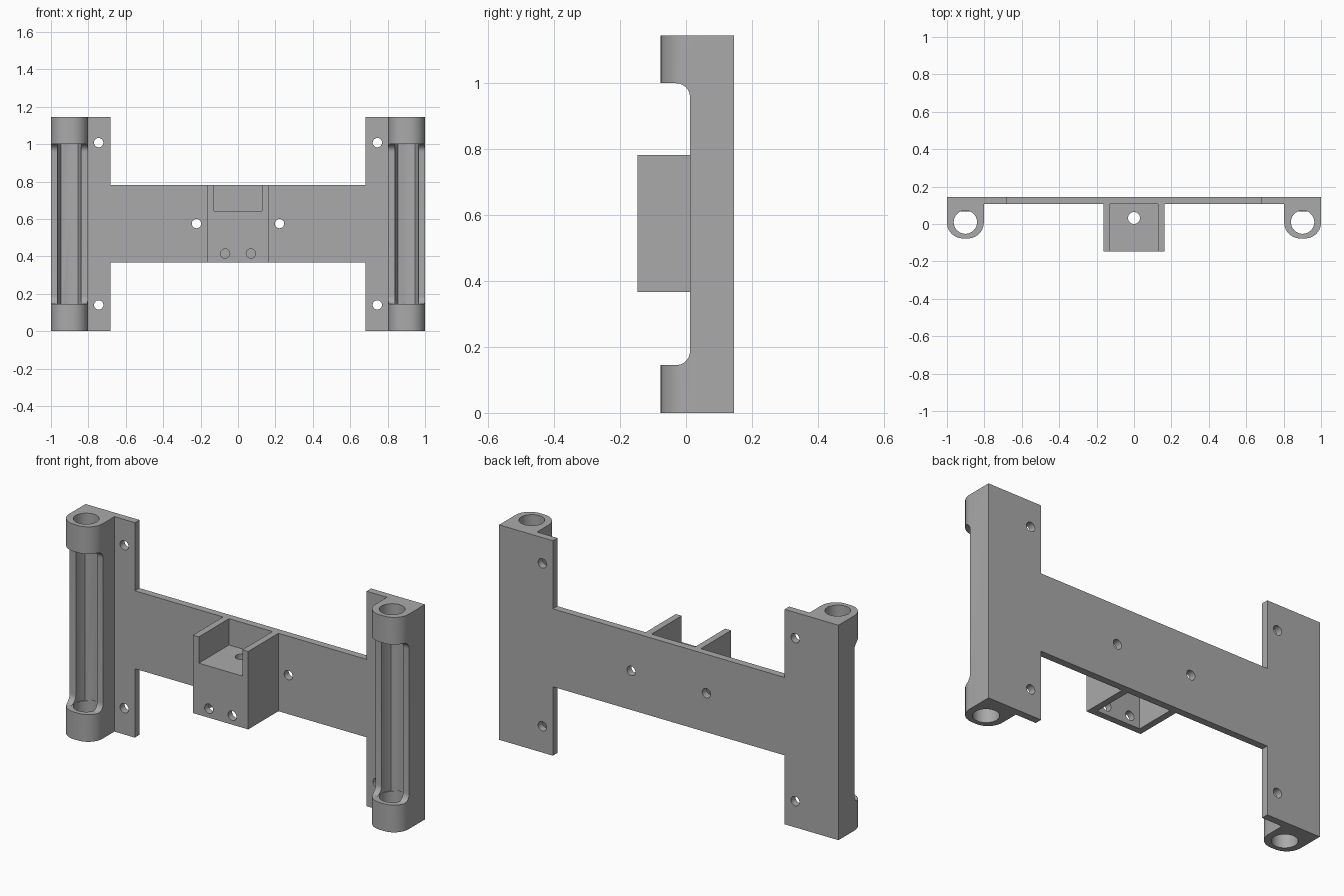
import bpy, bmesh
from math import sin, cos, pi, radians
from mathutils import Vector

cube = bpy.data.objects.get("Cube")
if cube:
    bpy.data.objects.remove(cube, do_unlink=True)

GREY = (0.4, 0.4, 0.4, 1)
grey = bpy.data.materials.new("plain grey")
grey.use_nodes = True
grey.diffuse_color = GREY
grey.node_tree.nodes["Principled BSDF"].inputs["Base Color"].default_value = GREY


def prism(name, outline, axis, low, high):
    """Extrude a 2D outline along an axis; the outline uses the other two axes in order."""
    def place(point, w):
        co = list(point)
        co.insert("xyz".index(axis), w)
        return Vector(co)
    bm = bmesh.new()
    face = bm.faces.new([bm.verts.new(place(p, low)) for p in outline])
    new = bmesh.ops.extrude_face_region(bm, geom=[face])["geom"]
    shift = place((0, 0), high - low)
    bmesh.ops.translate(bm, vec=shift, verts=[g for g in new if isinstance(g, bmesh.types.BMVert)])
    bmesh.ops.recalc_face_normals(bm, faces=bm.faces)
    mesh = bpy.data.meshes.new(name)
    bm.to_mesh(mesh)
    bm.free()
    mesh.materials.append(grey)
    obj = bpy.data.objects.new(name, mesh)
    bpy.context.collection.objects.link(obj)
    return obj


def rect(u0, u1, v0, v1):
    return [(u0, v0), (u1, v0), (u1, v1), (u0, v1)]


def arc(u, v, r, start, end, steps=10):
    angles = [radians(start + (end - start) * i / steps) for i in range(steps + 1)]
    return [(u + r * cos(a), v + r * sin(a)) for a in angles]


def circle(u, v, r):
    return arc(u, v, r, 0, 360, 40)[:-1]


def cut(obj, outline, axis, low, high):
    """Subtract a prism and remove the cutter."""
    cutter = prism("cutter", outline, axis, low, high)
    cutter.hide_render = True
    mod = obj.modifiers.new("cut", "BOOLEAN")
    mod.operation, mod.solver, mod.object = "DIFFERENCE", "EXACT", cutter
    graph = bpy.context.evaluated_depsgraph_get()
    mesh = bpy.data.meshes.new_from_object(obj.evaluated_get(graph))
    obj.modifiers.clear()
    obj.data = mesh
    bpy.data.objects.remove(cutter, do_unlink=True)


def finish(obj):
    bpy.ops.object.select_all(action="DESELECT")
    obj.select_set(True)
    bpy.context.view_layer.objects.active = obj
    bpy.ops.object.shade_smooth_by_angle(angle=radians(30))


HEIGHT, BACK, PLATE = 1.145, 0.145, 0.107
BAR_LOW, BAR_HIGH = 0.367, 0.782

# H-shaped back plate with screw holes
half = [(0.683, BAR_LOW), (0.683, 0), (0.803, 0), (0.803, HEIGHT), (0.683, HEIGHT), (0.683, BAR_HIGH)]
plate = prism("back_plate", half + [(-x, z) for x, z in reversed(half)], "y", PLATE, BACK)
for side in (-1, 1):
    for x, z in ((0.745, 0.14), (0.745, 1.008), (0.222, 0.575)):
        cut(plate, circle(side * x, z, 0.025), "y", 0, 0.3)
finish(plate)

# Rod holders: rounded posts cut back between the two end collars
CX, CY, FRONT, RADIUS = 0.9015, 0.01, -0.077, 0.085
LOW, HIGH, SADDLE, FILLET = 0.145, 1.0, 0.012, 0.042
for side, label in ((1, "left"), (-1, "right")):
    post = [(1, BACK), (0.803, BACK)]
    post += arc(0.803 + RADIUS, FRONT + RADIUS, RADIUS, 180, 270)
    post += arc(1 - RADIUS, FRONT + RADIUS, RADIUS, 270, 360)
    holder = prism(label + "_rod_holder", [(side * x, y) for x, y in post], "z", 0, HEIGHT)
    # Filleted saddle between the collars
    saddle = [(-0.3, LOW)] + arc(SADDLE - FILLET, LOW + FILLET, FILLET, 270, 360)
    saddle += arc(SADDLE - FILLET, HIGH - FILLET, FILLET, 0, 90) + [(-0.3, HIGH)]
    cut(holder, saddle, "x", -1.2, 1.2)
    # Flat-backed channel
    channel = [(-0.063, -0.2), (0.063, -0.2), (0.063, 0.03), (0.046, 0.066), (-0.046, 0.066), (-0.063, 0.03)]
    cut(holder, [(side * CX + x, y) for x, y in channel], "z", LOW, HIGH)
    # Round bores through the collars
    for low, high in ((-0.1, LOW + 0.01), (HIGH - 0.01, 1.3)):
        cut(holder, circle(side * CX, CY, 0.0625), "z", low, high)
    finish(holder)

# Central box: open pocket above, hollow below, floor between
box = prism("center_box", rect(-0.163, 0.163, -0.147, PLATE), "z", BAR_LOW, BAR_HIGH)
cut(box, rect(-0.128, 0.128, -0.3, 0.3), "z", 0.642, 1)
cut(box, rect(-0.128, 0.128, -0.112, 0.3), "z", 0.2, 0.605)
cut(box, circle(0, 0.032, 0.032), "z", 0.5, 0.7)
for side in (-1, 1):
    cut(box, circle(side * 0.069, 0.415, 0.025), "y", -0.3, 0)
finish(box)
